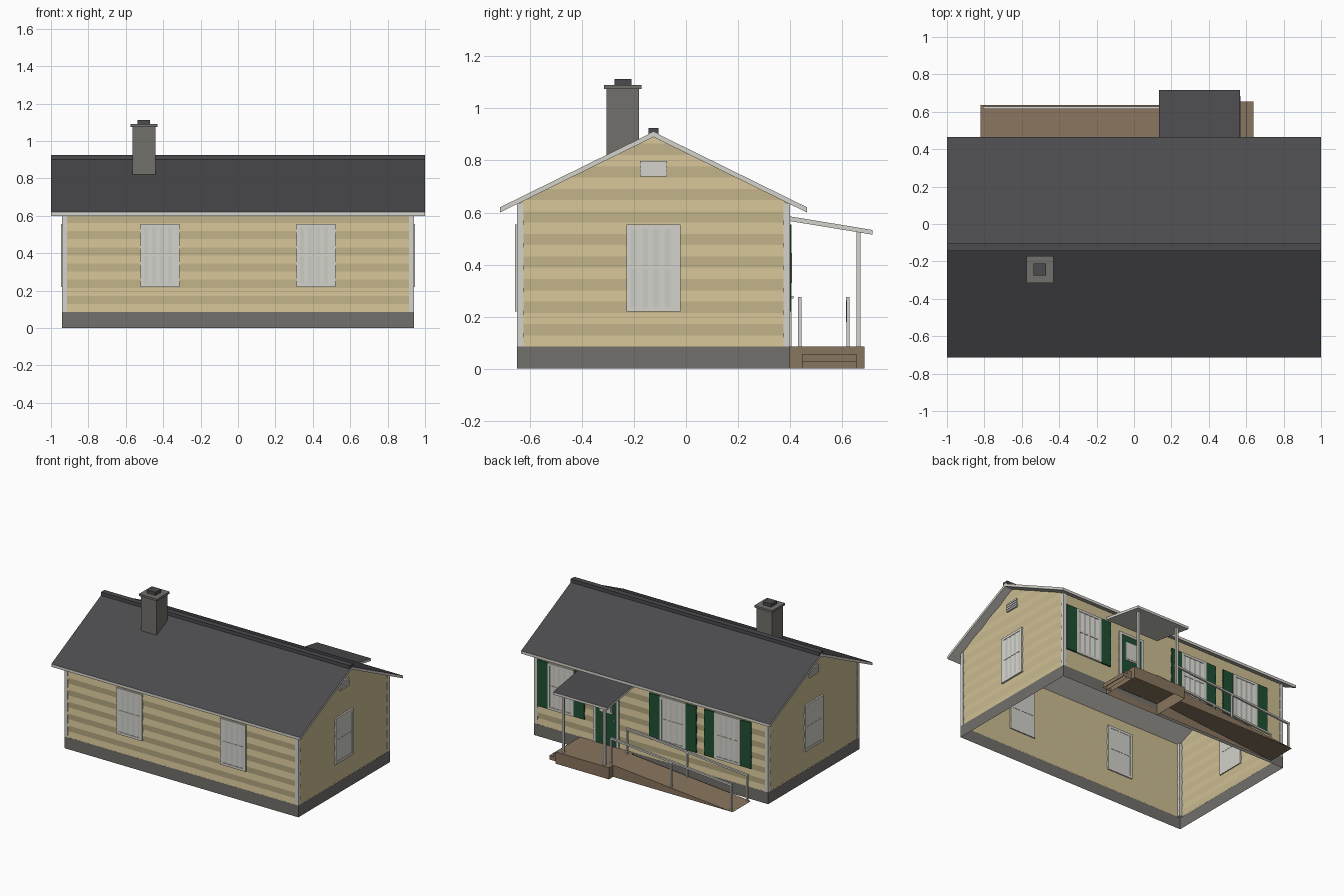
import bpy, bmesh, math
from mathutils import Matrix, Vector

if "Cube" in bpy.data.objects:
    bpy.data.objects.remove(bpy.data.objects["Cube"])


def material(name, rgb):
    m = bpy.data.materials.new(name)
    m.diffuse_color = (*rgb, 1)
    m.use_nodes = True
    m.node_tree.nodes["Principled BSDF"].inputs["Base Color"].default_value = m.diffuse_color
    return m


SIDING = material("tan siding", (0.62, 0.52, 0.29))
TRIM = material("white trim", (0.66, 0.65, 0.60))
SHINGLE = material("dark shingle", (0.07, 0.07, 0.077))
STONE = material("grey masonry", (0.17, 0.16, 0.148))
WOOD = material("brown wood", (0.25, 0.178, 0.112))
GREEN = material("green paint", (0.014, 0.08, 0.032))
CURTAIN = material("pale curtain", (0.64, 0.64, 0.60))

ID = Matrix.Identity(4)


def finish(name, bm, mats, mtx=ID):
    me = bpy.data.meshes.new(name)
    bm.transform(mtx)
    bm.to_mesh(me)
    bm.free()
    for m in mats:
        me.materials.append(m)
    ob = bpy.data.objects.new(name, me)
    bpy.context.collection.objects.link(ob)
    return ob


def boxes(name, items, mat, mtx=ID, open_bottom=False):
    """Boxes given as (x0, x1, y0, y1, z0, z1), joined in one object."""
    bm = bmesh.new()
    for x0, x1, y0, y1, z0, z1 in items:
        m = Matrix.Translation(((x0 + x1) / 2, (y0 + y1) / 2, (z0 + z1) / 2))
        bmesh.ops.create_cube(bm, size=1, matrix=m @ Matrix.Diagonal((x1 - x0, y1 - y0, z1 - z0, 1)))
    if open_bottom:
        bm.normal_update()
        drop = [f for f in bm.faces if f.normal.z < -0.5]
        bmesh.ops.delete(bm, geom=drop, context='FACES')
    return finish(name, bm, [mat], mtx)


def prism(name, pts, axis, lo, hi, mats, mtx=ID, top_rule=False):
    """Extrude a profile: axis x takes (y, z) points, y takes (x, z), z takes (x, y)."""
    bm = bmesh.new()
    def place(p, t):
        return {'x': (t, p[0], p[1]), 'y': (p[0], t, p[1]), 'z': (p[0], p[1], t)}[axis]
    a = [bm.verts.new(place(p, lo)) for p in pts]
    b = [bm.verts.new(place(p, hi)) for p in pts]
    bm.faces.new(a)
    bm.faces.new(b)
    n = len(pts)
    for i in range(n):
        bm.faces.new((a[i], a[(i + 1) % n], b[(i + 1) % n], b[i]))
    bmesh.ops.recalc_face_normals(bm, faces=bm.faces)
    if top_rule:  # upward faces take the second material
        for f in bm.faces:
            f.material_index = 1 if f.normal.z > 0.5 else 0
    return finish(name, bm, mats, mtx)


# House layout
CY, HX, HY = -0.125, 0.94, 0.525
BASE, EAVE, PEAK, SLOPE = 0.085, 0.632, 0.89, 0.4915
walls = {}
for wname, ang, dist in (("front", 0, HY), ("right", 90, HX), ("back", 180, HY), ("left", -90, HX)):
    # local frame: wall plane at y = 0, outside towards -y
    walls[wname] = (Matrix.Translation((0, CY, 0)) @ Matrix.Rotation(math.radians(ang), 4, 'Z')
                    @ Matrix.Translation((0, -dist, 0)))


# Rippled lap siding on each wall
def siding(wname, half, gable):
    step, depth = 0.0433, 0.006
    top = PEAK if gable else EAVE
    levels = [BASE + i * step for i in range(int((top - BASE) / step) + 1)] + [top]
    if gable:
        levels = sorted(levels + [EAVE])
    bm = bmesh.new()
    prev = None
    for z in levels:
        t = ((z - BASE) / step) % 2
        y = 0.001 + depth * (t if t < 1 else 2 - t)
        w = min(half, max(0.001, (PEAK - z) / SLOPE)) if gable else half
        row = [bm.verts.new((-w, y, z)), bm.verts.new((w, y, z))]
        if prev:
            bm.faces.new((prev[0], prev[1], row[1], row[0]))
        prev = row
    finish(wname + "_siding", bm, [SIDING], walls[wname])


for wname in walls:
    gable = wname in ("right", "left")
    siding(wname, (HY if gable else HX) - 0.004, gable)

# Foundation ring, open underneath
prism_bm = bmesh.new()
for a, b in (((-1, -1), (1, -1)), ((1, -1), (1, 1)), ((1, 1), (-1, 1)), ((-1, 1), (-1, -1))):
    co = [(a, 0), (b, 0), (b, BASE), (a, BASE)]
    prism_bm.faces.new([prism_bm.verts.new((p[0] * HX, CY + p[1] * HY, z)) for p, z in co])
bmesh.ops.remove_doubles(prism_bm, verts=prism_bm.verts, dist=0.0001)
finish("foundation", prism_bm, [STONE])

# Corner boards
boxes("corner_boards", [
    (min(sx * HX, sx * 0.915), max(sx * HX, sx * 0.915),
     min(CY + sy * HY, CY + sy * 0.5), max(CY + sy * HY, CY + sy * 0.5), BASE, 0.635)
    for sx in (-1, 1) for sy in (-1, 1)], TRIM)

# Main roof, ridge cap
prism("roof", [(-0.715, 0.60), (-0.715, 0.62), (CY, 0.91), (0.465, 0.62), (0.465, 0.60), (CY, PEAK)],
      'x', -1, 1, [TRIM, SHINGLE], top_rule=True)
boxes("ridge_cap", [(-1, 1, CY - 0.02, CY + 0.02, 0.90, 0.925)], SHINGLE)

# Chimney
boxes("chimney", [(-0.565, -0.44, -0.305, -0.18, 0.80, 1.075),
                  (-0.575, -0.43, -0.315, -0.17, 1.075, 1.09)], STONE)
boxes("chimney_flue", [(-0.537, -0.47, -0.275, -0.21, 1.085, 1.113)], SHINGLE)


# Windows with sash bars and pleated curtains
def window(name, wname, cx, shutters=False):
    m = walls[wname] @ Matrix.Translation((cx, 0, 0))
    w, f, z0, z1 = 0.104, 0.018, 0.22, 0.555
    y0, y1 = -0.006, 0.014
    boxes(name + "_frame", [(-w, -w + f, y0, y1, z0, z1), (w - f, w, y0, y1, z0, z1),
                            (-w + f, w - f, y0, y1, z0, z0 + f), (-w + f, w - f, y0, y1, z1 - f, z1),
                            (-w + f, w - f, y0 + 0.001, y1, 0.383, 0.395)], TRIM, m)
    n = 8
    pleats = [(-w + f + 2 * (w - f) * i / n, -0.004 + 0.003 * (i % 2)) for i in range(n + 1)]
    prism(name + "_curtain", pleats + [(w - f, 0.012), (-w + f, 0.012)], 'z', z0 + f, z1 - f, [CURTAIN], m)
    if shutters:
        items = []
        for s in (-1, 1):
            a, b = sorted((s * w, s * (w + 0.085)))
            items.append((a, b, -0.004, 0.008, z0, z1))
        boxes(name + "_shutters", items, GREEN, m)


for i, x in enumerate((-0.417, 0.417)):
    window(f"front_window_{i + 1}", "front", x)
for wname in ("right", "left"):
    window(wname + "_window", wname, 0)
    # Gable vent: frame ends and slats
    boxes(wname + "_gable_vent",
          [(-0.052, 0.052, -0.006, 0.008, z, z + 0.012) for z in (0.738, 0.754, 0.770, 0.786)]
          + [(-0.05, 0.05, -0.001, 0.008, 0.74, 0.796)], TRIM, walls[wname])
for i, x in enumerate((0.725, -0.175, -0.615)):
    window(f"back_window_{i + 1}", "back", -x, True)

# Front door on the porch
dm = walls["back"] @ Matrix.Translation((-0.36, 0, 0))
boxes("door", [(-0.085, 0.085, -0.003, 0.01, BASE, 0.50)], GREEN, dm)
boxes("door_trim", [(-0.103, -0.085, -0.006, 0.012, BASE, 0.518), (0.085, 0.103, -0.006, 0.012, BASE, 0.518),
                    (-0.085, 0.085, -0.006, 0.012, 0.50, 0.518)], TRIM, dm)
boxes("door_light_frame", [(-0.05, 0.05, -0.005, 0, 0.32, 0.455)], TRIM, dm)
boxes("door_light", [(-0.04, 0.04, -0.007, 0, 0.33, 0.445)], CURTAIN, dm)
boxes("door_knob", [(0.06, 0.07, -0.012, 0, 0.27, 0.28)], TRIM, dm)

# Porch deck, side steps and roof
boxes("porch_deck", [(0.14, 0.57, 0.40, 0.685, 0, BASE)], WOOD, open_bottom=True)
boxes("porch_steps", [(0.57, 0.605, 0.445, 0.655, 0, 0.057),
                      (0.605, 0.64, 0.445, 0.655, 0, 0.029)], WOOD, open_bottom=True)
prism("porch_roof", [(0.395, 0.568), (0.395, 0.586), (0.717, 0.533), (0.717, 0.515)],
      'x', 0.133, 0.567, [TRIM, SHINGLE], top_rule=True)
boxes("porch_posts", [(x - 0.008, x + 0.008, 0.655, 0.671, BASE, 0.53) for x in (0.19, 0.52)], TRIM)

# Access ramp, open underneath
X0, X1 = 0.14, -0.82
bm = bmesh.new()
vs = [bm.verts.new(c) for c in ((X0, 0.425, BASE), (X1, 0.425, 0), (X1, 0.636, 0), (X0, 0.636, BASE),
                                (X0, 0.425, 0), (X0, 0.636, 0))]
bm.faces.new([vs[i] for i in (0, 1, 2, 3)])
bm.faces.new([vs[i] for i in (0, 4, 1)])
bm.faces.new([vs[i] for i in (3, 2, 5)])
finish("ramp", bm, [WOOD])

# Ramp railings
for side, y in (("inner", 0.437), ("outer", 0.622)):
    posts = []
    for x in (0.165, -0.317, -0.80):
        ground = min(BASE, BASE * (x - X1) / (X0 - X1))
        posts.append((x - 0.006, x + 0.006, y - 0.006, y + 0.006, ground, ground + 0.185))
    boxes(side + "_rail_posts", posts, TRIM)
    prism(side + "_handrail", [(0.172, 0.262), (0.172, 0.275), (-0.807, 0.193), (-0.807, 0.180)],
          'y', y - 0.007, y + 0.007, [TRIM])
